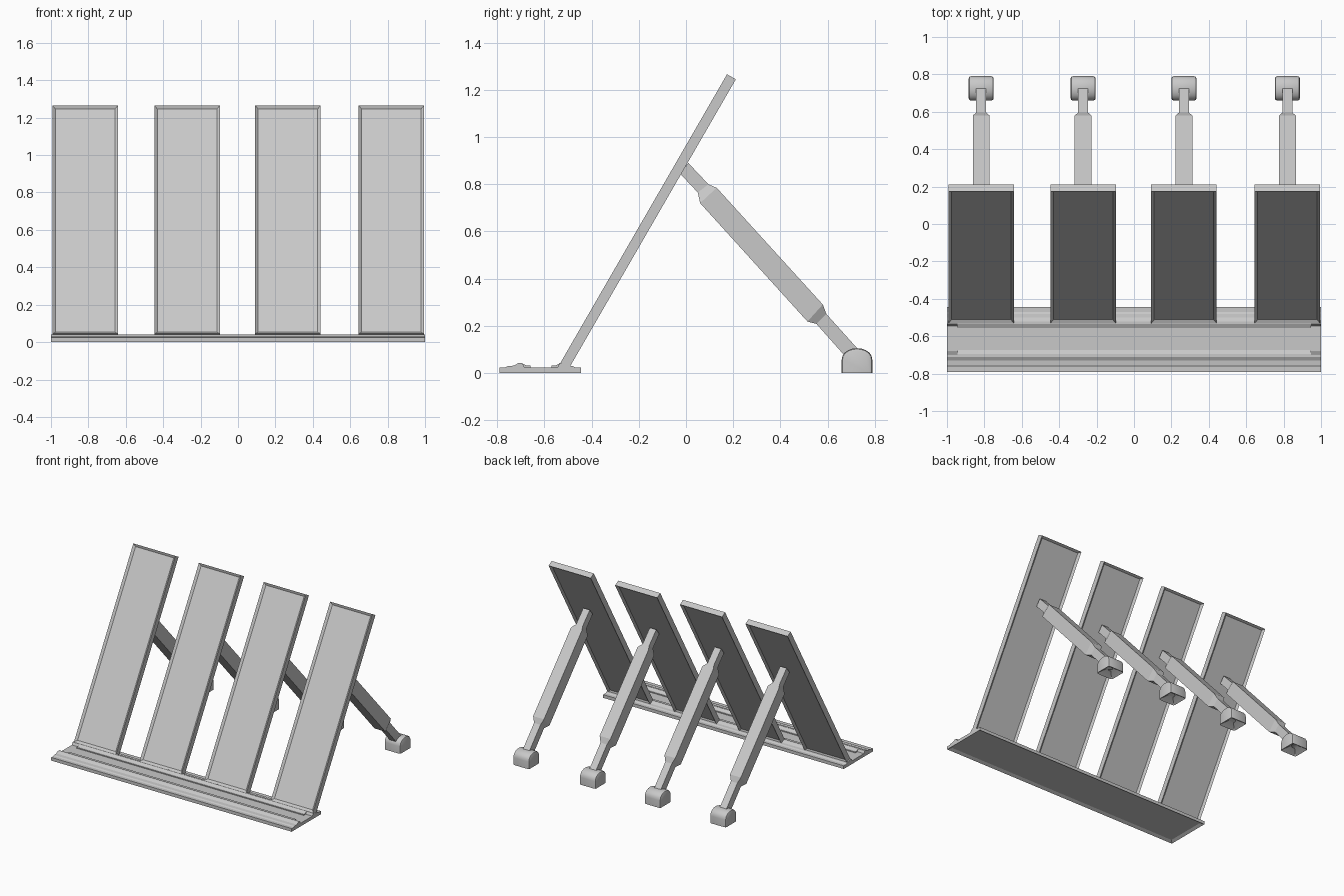
import bpy, bmesh, math
from mathutils import Matrix, Vector

cube = bpy.data.objects.get("Cube")
if cube:
    bpy.data.objects.remove(cube, do_unlink=True)

grey = bpy.data.materials.new("light grey metal")
grey.use_nodes = True
colour = (0.58, 0.58, 0.58, 1)
grey.diffuse_color = colour
grey.node_tree.nodes["Principled BSDF"].inputs["Base Color"].default_value = colour


def finish(name, bm, smooth=False):
    """Turn a bmesh into a named, coloured object."""
    bmesh.ops.recalc_face_normals(bm, faces=bm.faces)
    mesh = bpy.data.meshes.new(name)
    bm.to_mesh(mesh)
    bm.free()
    obj = bpy.data.objects.new(name, mesh)
    bpy.context.collection.objects.link(obj)
    mesh.materials.append(grey)
    if smooth:
        bpy.ops.object.select_all(action='DESELECT')
        obj.select_set(True)
        bpy.context.view_layer.objects.active = obj
        bpy.ops.object.shade_smooth_by_angle(angle=math.radians(35))
    return obj


def loft(rings):
    """Bridge a row of equal rings and cap both ends."""
    bm = bmesh.new()
    rows = [[bm.verts.new(p) for p in ring] for ring in rings]
    n = len(rows[0])
    for a, b in zip(rows, rows[1:]):
        for i in range(n):
            bm.faces.new((a[i], a[(i + 1) % n], b[(i + 1) % n], b[i]))
    bm.faces.new(rows[0])
    bm.faces.new(rows[-1])
    bmesh.ops.recalc_face_normals(bm, faces=bm.faces)
    return bm


def extrude_x(profile, x0, x1):
    return loft([[(x, y, z) for y, z in profile] for x in (x0, x1)])


def recess(bm, axis, border, depth):
    """Sink a bordered field into every flat face looking along the axis."""
    bm.normal_update()
    faces = [f for f in bm.faces if f.normal.dot(Vector(axis)) > 0.99]
    bmesh.ops.inset_region(bm, faces=faces, thickness=border)
    bmesh.ops.translate(bm, verts=list({v for f in faces for v in f.verts}),
                        vec=Vector(axis) * -depth)


# Long ground rail with two low ridges and a hollow underside
rail = [(-0.79, 0), (-0.79, 0.024), (-0.765, 0.024), (-0.755, 0.029),
        (-0.73, 0.031), (-0.71, 0.042), (-0.695, 0.042), (-0.685, 0.024),
        (-0.545, 0.024), (-0.535, 0.042), (-0.52, 0.042), (-0.5, 0.031),
        (-0.48, 0.029), (-0.47, 0.024), (-0.445, 0.024), (-0.445, 0)]
bm = extrude_x(rail, -1, 1)
recess(bm, (0, 0, -1), 0.03, 0.012)
finish("ground_rail", bm)

# Inner lips of the channel, stopping short of the rail ends
front_lip = [(-0.695, 0.02), (-0.695, 0.041), (-0.675, 0.031),
             (-0.66, 0.031), (-0.66, 0.02)]
rear_lip = [(-1.23 - y, z) for y, z in front_lip]
for name, lip in (("front_channel_lip", front_lip), ("rear_channel_lip", rear_lip)):
    finish(name, extrude_x(lip, -0.945, 0.945))

# Side outline of a prop leg: upper point, lower point, half width
leg = [((0.01, 0.89), (-0.025, 0.845), 0.027),
       ((0.095, 0.80), (0.05, 0.765), 0.027),
       ((0.13, 0.785), (0.06, 0.72), 0.045),
       ((0.58, 0.29), (0.515, 0.218), 0.045),
       ((0.595, 0.25), (0.553, 0.208), 0.027),
       ((0.73, 0.10), (0.68, 0.065), 0.027)]


def make_panel(name, x):
    bm = bmesh.new()
    bmesh.ops.create_cube(bm, size=1)
    bmesh.ops.scale(bm, verts=bm.verts, vec=(0.35, 0.043, 1.41))
    recess(bm, (0, -1, 0), 0.023, 0.013)
    recess(bm, (0, 1, 0), 0.023, 0.013)
    place = Matrix.Translation((x, -0.16, 0.645)) @ Matrix.Rotation(math.radians(-30), 4, 'X')
    bmesh.ops.transform(bm, matrix=place, verts=bm.verts)
    finish(name, bm)


def make_leg(name, x):
    finish(name, loft([[(x - w, *up), (x + w, *up), (x + w, *low), (x - w, *low)]
                       for up, low, w in leg]))


def make_foot(name, x):
    # Arched block with softened side edges and a hollow sole
    arch = [(0.66, 0), (0.66, 0.055)]
    for i in range(1, 10):
        a = math.pi * (1 - i / 10)
        arch.append((0.725 + 0.065 * math.cos(a), 0.055 + 0.05 * math.sin(a) ** 0.9))
    arch += [(0.79, 0.055), (0.79, 0)]
    bm = extrude_x(arch, x - 0.067, x + 0.067)
    rim = [e for e in bm.edges
           if abs(e.verts[0].co.x - e.verts[1].co.x) < 0.001
           and max(v.co.z for v in e.verts) > 0.01]
    bmesh.ops.bevel(bm, geom=rim, offset=0.012, segments=2, profile=0.5, affect='EDGES')
    bm.normal_update()
    sole = [f for f in bm.faces if f.normal.z < -0.99]
    bmesh.ops.inset_region(bm, faces=sole, thickness=0.045)
    bmesh.ops.translate(bm, verts=list({v for f in sole for v in f.verts}), vec=(0, 0, 0.03))
    finish(name, bm, smooth=True)


# Four framed panels, each with its own prop leg and foot
sides = ("far_right", "mid_right", "mid_left", "far_left")
for side, x in zip(sides, (-0.817, -0.272, 0.267, 0.82)):
    make_panel(side + "_panel", x)
    make_leg(side + "_leg", x)
    make_foot(side + "_foot", x)
